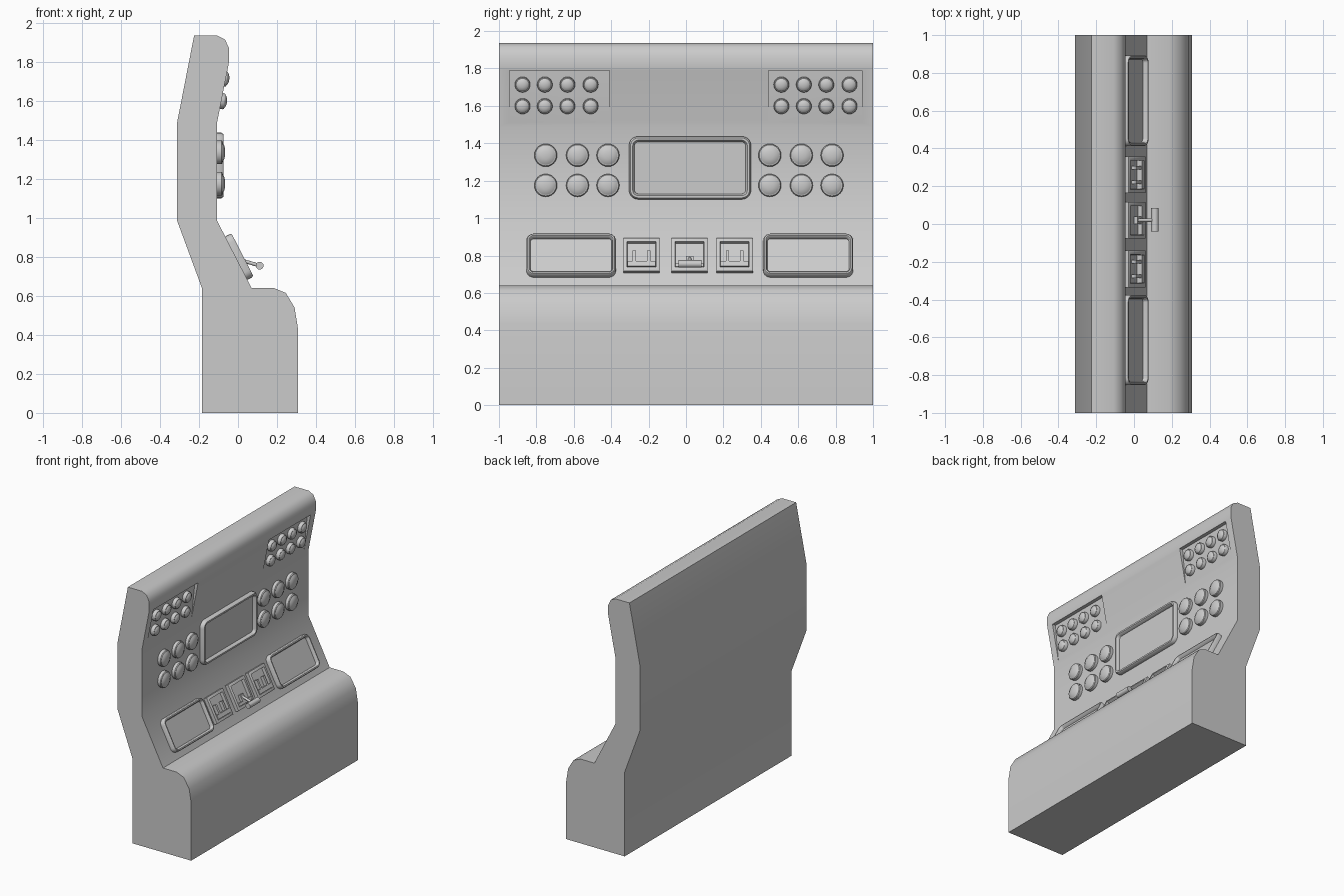
import bpy, bmesh, math
from mathutils import Vector, Matrix

if "Cube" in bpy.data.objects:
    bpy.data.objects.remove(bpy.data.objects["Cube"])


def finish(name, bm, angle=40):
    bmesh.ops.remove_doubles(bm, verts=bm.verts, dist=1e-5)
    bmesh.ops.recalc_face_normals(bm, faces=bm.faces)
    me = bpy.data.meshes.new(name)
    bm.to_mesh(me)
    bm.free()
    ob = bpy.data.objects.new(name, me)
    bpy.context.collection.objects.link(ob)
    smooth(ob, angle)
    return ob


def activate(ob):
    bpy.ops.object.select_all(action='DESELECT')
    ob.select_set(True)
    bpy.context.view_layer.objects.active = ob


def smooth(ob, angle=40):
    activate(ob)
    bpy.ops.object.shade_smooth_by_angle(angle=math.radians(angle))


def prism(name, profile, y0, y1):
    """Extrude an x-z profile along y."""
    bm = bmesh.new()
    face = bm.faces.new([bm.verts.new((x, y0, z)) for x, z in profile])
    ext = bmesh.ops.extrude_face_region(bm, geom=[face])
    verts = [g for g in ext['geom'] if isinstance(g, bmesh.types.BMVert)]
    bmesh.ops.translate(bm, verts=verts, vec=(0, y1 - y0, 0))
    return finish(name, bm)


def plane(low, high):
    """Local frame on a sloped panel: u = y, v = up the slope, w = outward."""
    o = Vector((low[0], 0, low[1]))
    u = Vector((0, 1, 0))
    v = (Vector((high[0], 0, high[1])) - o).normalized()
    m = Matrix((u, v, u.cross(v))).transposed().to_4x4()
    m.translation = o
    return m


def loft(name, m, u0, u1, v0, v1, r, seg, steps):
    """Stack rounded rectangles given as (inset, height) and cap both ends."""
    bm = bmesh.new()
    cu, cv, hu, hv = (u0 + u1) / 2, (v0 + v1) / 2, (u1 - u0) / 2, (v1 - v0) / 2
    loops = []
    for inset, w in steps:
        rr = max(r - inset, 0)
        ring = []
        for k, (su, sv) in enumerate(((1, 1), (-1, 1), (-1, -1), (1, -1))):
            for i in range(seg + 1):
                a = math.pi / 2 * (k + i / max(seg, 1))
                ring.append(bm.verts.new(m @ Vector((
                    cu + su * (hu - inset - rr) + rr * math.cos(a),
                    cv + sv * (hv - inset - rr) + rr * math.sin(a), w))))
        loops.append(ring)
    n = len(loops[0])
    for a, b in zip(loops, loops[1:]):
        for i in range(n):
            j = (i + 1) % n
            bm.faces.new((a[i], a[j], b[j], b[i]))
    bm.faces.new(loops[0][::-1])
    bm.faces.new(loops[-1])
    return finish(name, bm)


def button(name, m, u, v, r, h):
    # collar with a shallow groove and a domed cap
    steps = [(0, -.005), (0, .55 * h), (.08 * r, .68 * h), (.16 * r, .68 * h),
             (.2 * r, .72 * h), (.4 * r, .88 * h), (.65 * r, .97 * h), (.9 * r, h)]
    loft(name, m, u - r, u + r, v - r, v + r, r, 6, steps)


def rod(name, p, q, r, bevel=0.0):
    p, q = Vector(p), Vector(q)
    bm = bmesh.new()
    mat = Matrix.Translation((p + q) / 2) @ (q - p).to_track_quat('Z', 'Y').to_matrix().to_4x4()
    bmesh.ops.create_cone(bm, cap_ends=True, segments=16, radius1=r, radius2=r,
                          depth=(q - p).length, matrix=mat)
    finish(name, bm)


# Cabinet body
body = prism("console_body", [
    (-.185, 0), (.307, 0), (.307, .435), (.29, .54), (.245, .615), (.185, .64),
    (.07, .64), (-.107, .985), (-.107, 1.49), (-.046, 1.80), (-.046, 1.87),
    (-.067, 1.915), (-.107, 1.935), (-.225, 1.935), (-.312, 1.49),
    (-.312, .985), (-.185, .64)], -1, 1)

# Wedge-shaped recesses for the two upper button panels
low, high = (-.103, 1.51), (-.075, 1.79)
for side, (y0, y1) in {"left": (-.945, -.41), "right": (.44, .94)}.items():
    cutter = prism("recess_cutter_" + side, [low, high, (.05, 1.79), (.05, 1.51)], y0, y1)
    cutter.hide_render = True
    mod = body.modifiers.new("recess", 'BOOLEAN')
    mod.object, mod.operation, mod.solver = cutter, 'DIFFERENCE', 'EXACT'
    activate(body)
    bpy.ops.object.modifier_apply(modifier=mod.name)
    bpy.data.objects.remove(cutter)
smooth(body)

# Small buttons in the recesses
upper = plane(low, high)
for y in (-.874, -.755, -.634, -.51, .51, .63, .75, .874):
    for v in (.09, .206):
        button("small_button", upper, y, v, .041, .038)

# Large buttons and centre screen on the upright panel
mid = plane((-.107, 1.0), (-.107, 1.4))
for y in (-.75, -.58, -.417, .448, .617, .781):
    for v in (.175, .336):
        button("large_button", mid, y, v, .061, .041)
loft("centre_screen", mid, -.305, .348, .10, .437, .05, 5,
     [(0, -.005), (0, .022), (.008, .032), (.02, .032), (.027, .024), (.03, .008)])

# Sloped control desk: v runs upward from the ledge
desk = plane((.07, .64), (-.107, .985))
for y0, y1 in ((-.853, -.375), (.413, .893)):
    loft("desk_screen", desk, y0, y1, .048, .297, .04, 5,
         [(0, -.005), (0, .028), (.006, .036), (.014, .036), (.02, .030), (.022, .01)])


def box(name, u0, u1, v0, v1, w0, w1):
    loft(name, desk, u0, u1, v0, v1, 0, 0, [(0, w0), (0, w1)])


# Switch housings, the outer two with two-pronged switches
for y in (-.238, .019, .26):
    loft("switch_housing", desk, y - .097, y + .097, .074, .270, 0, 0,
         [(0, -.005), (0, .027), (.005, .03), (.02, .03), (.022, .006)])
    if y != .019:
        box("switch_bar", y - .075, y + .075, .098, .128, .004, .034)
        for s in (-1, 1):
            c = y + s * .038
            box("switch_prong", c - .009, c + .009, .126, .195, .004, .032)

# Centre lever with a T-shaped handle
box("lever_base", -.056, .094, .098, .118, .004, .03)
box("lever_block", -.0, .04, .115, .165, .004, .026)
rod("lever_stem", (.01, .02, .785), (.11, .02, .755), .009)
rod("lever_handle", (.111, -.04, .755), (.111, .084, .755), .02)
